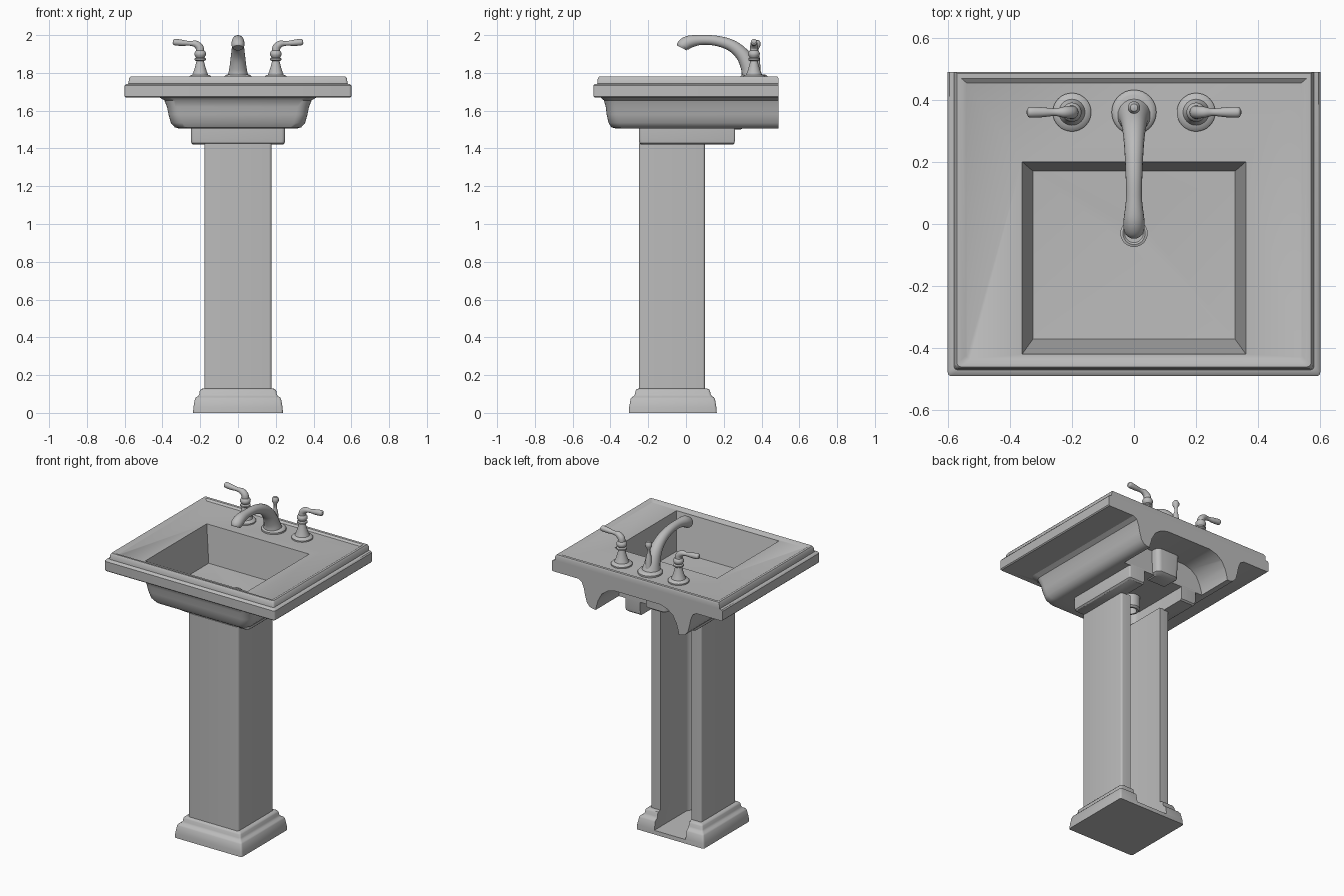
import bpy, bmesh
from math import sin, cos, pi, radians
from mathutils import Vector

if "Cube" in bpy.data.objects:
    bpy.data.objects.remove(bpy.data.objects["Cube"])

GREY = (0.5, 0.5, 0.5, 1)
mat = bpy.data.materials.new("plain grey")
mat.use_nodes = True
mat.diffuse_color = GREY
mat.node_tree.nodes["Principled BSDF"].inputs["Base Color"].default_value = GREY


def activate(ob):
    bpy.ops.object.select_all(action='DESELECT')
    ob.select_set(True)
    bpy.context.view_layer.objects.active = ob


def smooth(ob, angle=35):
    activate(ob)
    bpy.ops.object.shade_smooth_by_angle(angle=radians(angle))


def loft(name, rings):
    """Skin a list of equal-length point rings and cap both ends."""
    bm = bmesh.new()
    loops = [[bm.verts.new(p) for p in ring] for ring in rings]
    n = len(loops[0])
    for a, b in zip(loops, loops[1:]):
        for i in range(n):
            j = (i + 1) % n
            bm.faces.new((a[i], a[j], b[j], b[i]))
    bm.faces.new(loops[0][::-1])
    bm.faces.new(loops[-1])
    bmesh.ops.recalc_face_normals(bm, faces=bm.faces)
    me = bpy.data.meshes.new(name)
    bm.to_mesh(me)
    bm.free()
    me.materials.append(mat)
    ob = bpy.data.objects.new(name, me)
    bpy.context.collection.objects.link(ob)
    smooth(ob)
    return ob


def rrect(hx, y0, y1, z, rf=0, rb=0, n=6):
    """Rectangle ring with rounded front (rf) and back (rb) corners."""
    pts = []
    for k, (sx, y, r) in enumerate(((1, y1, rb), (-1, y1, rb), (-1, y0, rf), (1, y0, rf))):
        cx, cy = sx * (hx - r), y - r if y == y1 else y + r
        steps = n if r else 0
        for i in range(steps + 1):
            a = (k + i / max(steps, 1)) * pi / 2
            pts.append((cx + r * cos(a), cy + r * sin(a), z))
    return pts


def lathe(name, x, y, profile, n=32):
    return loft(name, [[(x + r * cos(2 * pi * i / n), y + r * sin(2 * pi * i / n), z)
                        for i in range(n)] for r, z in profile])


def tube(name, axis, path, n=20, sub=6):
    """Smooth planar sweep; path points are (x, y, z, radius)."""
    P = [Vector(p) for p in path]
    P = [2 * P[0] - P[1]] + P + [2 * P[-1] - P[-2]]
    fine = []
    for a, b, c, d in zip(P, P[1:], P[2:], P[3:]):
        for i in range(sub):
            t = i / sub
            fine.append(0.5 * (2 * b + (c - a) * t + (2 * a - 5 * b + 4 * c - d) * t * t
                               + (3 * b - a - 3 * c + d) * t ** 3))
    fine.append(P[-2])
    side, rings = Vector(axis), []
    for i, p in enumerate(fine):
        tan = (fine[min(i + 1, len(fine) - 1)] - fine[max(i - 1, 0)]).xyz.normalized()
        up = tan.cross(side)
        rings.append([p.xyz + p.w * (side * cos(2 * pi * k / n) + up * sin(2 * pi * k / n))
                      for k in range(n)])
    return loft(name, rings)


def boolean(ob, tool, op='DIFFERENCE', keep=False):
    activate(ob)
    m = ob.modifiers.new("cut", 'BOOLEAN')
    m.operation, m.object, m.solver = op, tool, 'EXACT'
    bpy.ops.object.modifier_apply(modifier=m.name)
    if not keep:
        bpy.data.objects.remove(tool)
    smooth(ob)


# Pedestal column and stepped base, hollowed from the back
hollow = loft("hollow", [rrect(0.11, -0.2, 0.3, z, 0.05) for z in (0.025, 1.6)])
column = loft("pedestal_column", [rrect(0.178, -0.25, 0.1, z, 0.015, 0.012, 4)
                                  for z in (0.12, 1.425)])
base = loft("pedestal_base", [
    rrect(h, -0.07 - h + 0.005, -0.07 + h - 0.005, z, 0.012, 0.012, 3)
    for h, z in ((0.238, 0), (0.236, 0.03), (0.228, 0.075), (0.222, 0.083), (0.212, 0.088),
                 (0.205, 0.1), (0.202, 0.118), (0.196, 0.126), (0.182, 0.13))])
boolean(column, hollow, keep=True)
boolean(base, hollow)

# Basin: stepped slab with a raised rim, fused to the skirt below
basin = loft("basin", [rrect(h, f, b, z, 0.012, 0, 3) for h, f, b, z in (
    (0.594, -0.484, 0.49, 1.67), (0.6, -0.49, 0.49, 1.676), (0.6, -0.49, 0.49, 1.733),
    (0.594, -0.484, 0.49, 1.74), (0.58, -0.47, 0.49, 1.743), (0.577, -0.467, 0.49, 1.77),
    (0.57, -0.46, 0.485, 1.78), (0.555, -0.448, 0.468, 1.78), (0.54, -0.435, 0.455, 1.77))])
skirt = loft("skirt", [rrect(h, f, 0.49, z, 0.06) for h, f, z in (
    (0.31, -0.37, 1.505), (0.335, -0.395, 1.512), (0.355, -0.41, 1.535), (0.368, -0.42, 1.58),
    (0.376, -0.425, 1.62), (0.39, -0.435, 1.655), (0.42, -0.455, 1.672), (0.42, -0.455, 1.7))])
boolean(basin, skirt, 'UNION')

# Arched opening at the back, leaving a bracket leg on each side
half = [(0.295, 1.45), (0.29, 1.52), (0.275, 1.57), (0.25, 1.615), (0.21, 1.645), (0.16, 1.66)]
outline = half + [(-x, z) for x, z in reversed(half)]
boolean(basin, loft("arch", [[(x, y, z) for x, z in outline] for y in (0.26, 0.6)]))

# Bowl with sloped walls and a floor falling to the drain
boolean(basin, loft("bowl", [
    rrect(0.368, -0.43, 0.207, 1.82), rrect(0.325, -0.37, 0.17, 1.54),
    rrect(0.03, -0.06, 0.0, 1.522)]))
lathe("drain", 0, -0.03, [(0.044, 1.515), (0.044, 1.529), (0.036, 1.532), (0.03, 1.526), (0.002, 1.526)])
lathe("drain_tailpiece", 0, -0.03, [(0.055, 1.51), (0.055, 1.43), (0.045, 1.42),
                                    (0.035, 1.42), (0.035, 1.5)])

# Overflow chamber behind the bowl
loft("overflow_chamber", [rrect(h, 0.2, b, z, 0, 0.03) for h, b, z in (
    (0.06, 0.29, 1.5), (0.078, 0.31, 1.515), (0.085, 0.315, 1.68))])

# Open-backed neck between basin and column
neck = loft("neck", [rrect(h, -h, h + 0.01, z, 0.02, 0.01, 4) for h, z in (
    (0.238, 1.42), (0.247, 1.428), (0.25, 1.45), (0.25, 1.515))])
boolean(neck, loft("neck_gap", [rrect(0.14, -0.17, 0.4, z, 0.04) for z in (1.3, 1.508)]))

# Spout with flange and lift knob
DECK = 1.768
lathe("spout_flange", 0, 0.36, [(0.072, DECK), (0.072, 1.78), (0.066, 1.788), (0.055, 1.792)])
tube("spout", (1, 0, 0), [
    (0, 0.35, 1.775, 0.056), (0, 0.335, 1.83, 0.045), (0, 0.3, 1.895, 0.037),
    (0, 0.24, 1.945, 0.031), (0, 0.16, 1.97, 0.027), (0, 0.08, 1.974, 0.026),
    (0, 0.02, 1.965, 0.033), (0, -0.012, 1.948, 0.034), (0, -0.022, 1.932, 0.028)])
lathe("lift_knob", 0, 0.375, [(0.022, 1.78), (0.016, 1.88), (0.009, 1.9), (0.009, 1.925),
                              (0.02, 1.945), (0.02, 1.96), (0.012, 1.972), (0.001, 1.975)], 20)

# Pair of lever handles
for side, s in (("left", 1), ("right", -1)):
    x = 0.2 * s
    lathe(side + "_handle_post", x, 0.36, [
        (0.062, DECK), (0.062, 1.778), (0.054, 1.786), (0.042, 1.79), (0.034, 1.81),
        (0.025, 1.84), (0.02, 1.862), (0.03, 1.868), (0.03, 1.876), (0.022, 1.882),
        (0.03, 1.893), (0.031, 1.905), (0.024, 1.917), (0.014, 1.922)])
    tube(side + "_lever", (0, 1, 0), [
        (x, 0.36, 1.91, 0.022), (x + 0.004 * s, 0.36, 1.935, 0.021),
        (x + 0.025 * s, 0.36, 1.953, 0.018), (x + 0.055 * s, 0.36, 1.956, 0.012),
        (x + 0.095 * s, 0.36, 1.959, 0.016), (x + 0.135 * s, 0.36, 1.963, 0.017),
        (x + 0.145 * s, 0.36, 1.964, 0.008)])
